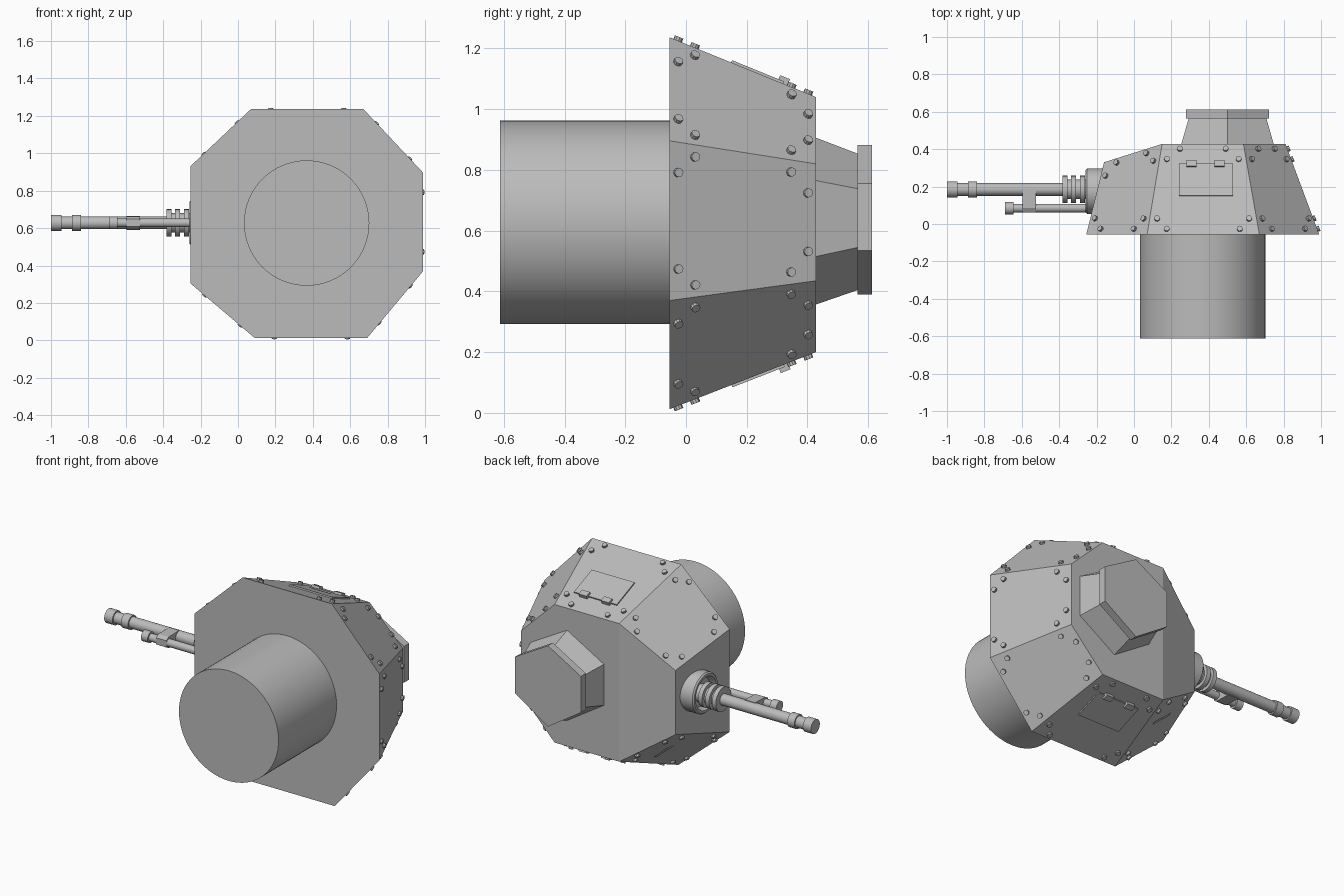
import bpy, bmesh, math
from mathutils import Vector

cube = bpy.data.objects.get("Cube")
if cube:
    bpy.data.objects.remove(cube, do_unlink=True)

steel = bpy.data.materials.new("grey_steel")
steel.use_nodes = True
GREY = (0.5, 0.5, 0.5, 1)
steel.diffuse_color = GREY
steel.node_tree.nodes["Principled BSDF"].inputs["Base Color"].default_value = GREY


def finish(name, bm, smooth=False, recalc=True):
    if recalc:
        bmesh.ops.recalc_face_normals(bm, faces=bm.faces[:])
    mesh = bpy.data.meshes.new(name)
    bm.to_mesh(mesh)
    bm.free()
    mesh.materials.append(steel)
    obj = bpy.data.objects.new(name, mesh)
    bpy.context.collection.objects.link(obj)
    if smooth:
        bpy.ops.object.select_all(action='DESELECT')
        obj.select_set(True)
        bpy.context.view_layer.objects.active = obj
        bpy.ops.object.shade_smooth_by_angle(angle=math.radians(30))
    return obj


def loft(bm, rings, end_faces=None):
    """Skin a row of equal rings; the last ring is capped by end_faces."""
    rows = [[bm.verts.new(p) for p in ring] for ring in rings]
    n = len(rows[0])
    for a, b in zip(rows, rows[1:]):
        for i in range(n):
            j = (i + 1) % n
            bm.faces.new((a[i], a[j], b[j], b[i]))
    bm.faces.new(rows[0])
    for idx in end_faces or [range(n)]:
        bm.faces.new([rows[-1][i] for i in idx])


def lathe(bm, origin, axis, profile, sides):
    """Turn (distance, radius) pairs about an axis."""
    axis = Vector(axis).normalized()
    u = axis.orthogonal().normalized()
    w = axis.cross(u)
    turns = [2 * math.pi * k / sides for k in range(sides)]
    loft(bm, [[Vector(origin) + axis * d + (u * math.cos(t) + w * math.sin(t)) * r
               for t in turns] for d, r in profile])


def turned(name, origin, axis, profile, sides=32):
    bm = bmesh.new()
    lathe(bm, origin, axis, profile, sides)
    return finish(name, bm, smooth=True)


# Armoured body: octagonal frustum with a sloping front roof plate
Y0, Y1, YF = -0.055, 0.428, 0.33
base = [Vector((x, Y0, z)) for x, z in (
    (-.255, .305), (.09, .012), (.69, .012), (.99, .37),
    (.99, .896), (.67, 1.237), (.07, 1.237), (-.255, .93))]
roof = [Vector(p) for p in (
    (-.16, YF, .41), (.15, Y1, .2), (.585, Y1, .2), (.81, Y1, .435),
    (.81, Y1, .82), (.585, Y1, 1.04), (.15, Y1, 1.04), (-.16, YF, .8))]
bm = bmesh.new()
loft(bm, [base, roof], [range(1, 7), (0, 1, 6, 7)])
finish("turret_body", bm)

# Turret basket
turned("turret_basket", (.367, 0, .627), (0, 1, 0), [(-.613, .335), (Y0, .335)], 64)


# Hexagonal cupola and its lid
def hexagon(y, half, low, side_low, side_high, high):
    c = .5
    return [(c, y, high), (c + half, y, side_high), (c + half, y, side_low),
            (c, y, low), (c - half, y, side_low), (c - half, y, side_high)]


bm = bmesh.new()
loft(bm, [hexagon(Y1, .247, .357, .515, .765, .906),
          hexagon(.567, .207, .405, .545, .738, .853)])
finish("cupola", bm)
bm = bmesh.new()
loft(bm, [hexagon(y, .222, .39, .535, .755, .882) for y in (.565, .613)])
finish("cupola_lid", bm)


# Local frame of a side plate: middle of base edge, along, up, outward
def plate_frame(i):
    j = (i + 1) % 8
    origin = (base[i] + base[j]) / 2
    u = (base[j] - base[i]).normalized()
    if u.x < 0:
        u = -u
    up = (roof[i] + roof[j]) / 2 - origin
    n = u.cross(up).normalized()
    if n.dot(origin - Vector((.37, Y0, .627))) < 0:
        n = -n
    v = n.cross(u)
    if v.y < 0:
        v = -v
    return origin, u, v, n


# Bolts: two at each corner of every plate but the gun plate
bm = bmesh.new()
for i in range(7):
    n = plate_frame(i)[3]
    quad = [base[i], base[i + 1], roof[i + 1], roof[i]]
    for k, p in enumerate(quad):
        along, side = quad[k ^ 1], quad[3 - k]
        a, s = (along - p).normalized(), (side - p).normalized()
        for spot in (p + a * .1 + s * .03, p + a * .04 + s * .09):
            lathe(bm, spot, n, [(-.01, .015), (.013, .015)], 10)
finish("plate_bolts", bm, smooth=True)


def plate_box(name, frame, u0, u1, v0, v1, height):
    o, u, v, n = frame
    bm = bmesh.new()
    loft(bm, [[o + u * a + v * b + n * h for a, b in
               ((u0, v0), (u1, v0), (u1, v1), (u0, v1))] for h in (-.005, height)])
    return finish(name, bm)


# Vision slit: an opening whose surface faces inward
def slit(name, frame, u0, u1, v0, v1, height):
    o, u, v, n = frame
    bm = bmesh.new()
    face = bm.faces.new([bm.verts.new(o + u * a + v * b + n * height) for a, b in
                         ((u0, v0), (u1, v0), (u1, v1), (u0, v1))])
    face.normal_update()
    if face.normal.dot(n) > 0:
        face.normal_flip()
    return finish(name, bm, recalc=False)


# Side hatches with hinges and slits, on the upper and lower plates
for label, i in (("upper", 5), ("lower", 1)):
    f = plate_frame(i)
    f = (f[0] + f[1] * (.37 - f[0].x), *f[1:])
    plate_box(label + "_hatch", f, -.13, .158, .22, .405, .008)
    slit(label + "_hatch_slit", f, -.062, .09, .303, .328, .01)
    for k, left in enumerate((-.09, .06)):
        plate_box(f"{label}_hinge_{k + 1}", f, left, left + .053, .385, .42, .022)
for label, i in (("upper", 6), ("lower", 0)):
    f = plate_frame(i)
    slit(label + "_front_slit", f, -.07, .09, .285, .312, .004)

# Gun mount ring with a recessed face
GY, GZ = .185, .628
turned("gun_mount_ring", (0, GY - .01, GZ), (1, 0, 0),
       [(-.1, .122), (-.25, .122), (-.258, .114), (-.258, .1), (-.225, .085), (-.225, .04)], 40)

# Recoil sleeve with three collars
sleeve = [(-.2, .052)]
for x in (-.262, -.31, -.355):
    sleeve += [(x, .052), (x, .073), (x - .026, .073), (x - .026, .052)]
turned("recoil_sleeve", (0, GY, GZ), (1, 0, 0), sleeve)

# Main barrel with muzzle bands
turned("main_barrel", (0, GY, GZ), (1, 0, 0),
       [(-.3, .034), (-.84, .034), (-.84, .043), (-.888, .043), (-.888, .034),
        (-.945, .034), (-.945, .043), (-1, .043)])

# Secondary barrel below it, and the bracket joining the two
SY = .085
turned("secondary_barrel", (0, SY, GZ), (1, 0, 0),
       [(-.2, .023), (-.645, .023), (-.645, .033), (-.69, .033)], 24)
bm = bmesh.new()
loft(bm, [[(x, y, GZ + dz) for y, dz in
           ((GY, -.037), (GY, .037), (SY, .034), (SY - .024, .02), (SY - .024, -.02), (SY, -.034))]
          for x in (-.595, -.525)])
finish("barrel_bracket", bm)
